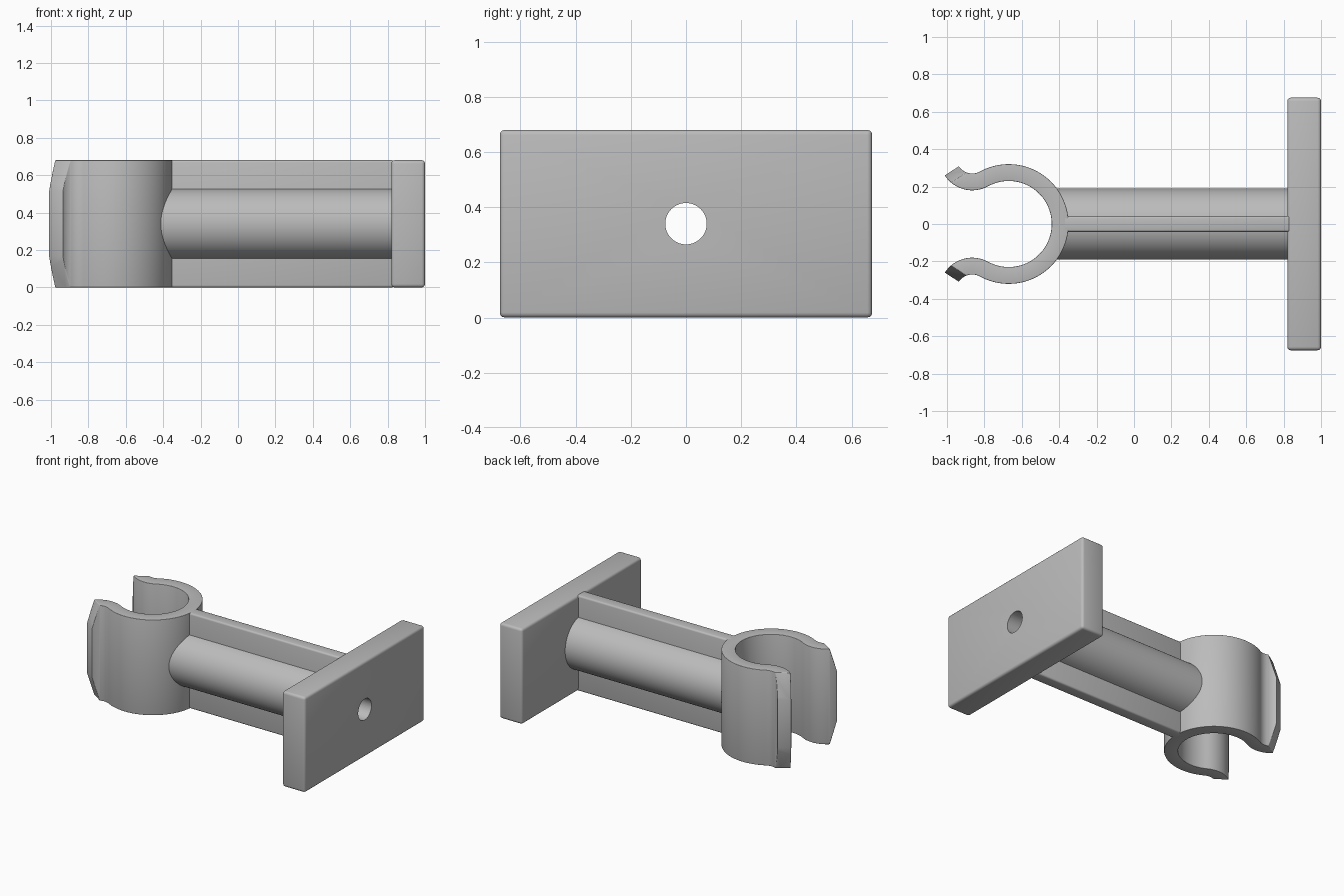
import bpy, bmesh
from math import sin, cos, pi, radians, atan2, degrees
from mathutils import Vector

if "Cube" in bpy.data.objects:
    bpy.data.objects.remove(bpy.data.objects["Cube"])

HEIGHT = 0.68
MID = HEIGHT / 2

grey = bpy.data.materials.new("plain_grey")
grey.use_nodes = True
grey.diffuse_color = (0.5, 0.5, 0.5, 1)
grey.node_tree.nodes["Principled BSDF"].inputs["Base Color"].default_value = (0.5, 0.5, 0.5, 1)


def make(name, bm):
    bmesh.ops.recalc_face_normals(bm, faces=bm.faces[:])
    mesh = bpy.data.meshes.new(name)
    bm.to_mesh(mesh)
    bm.free()
    mesh.materials.append(grey)
    obj = bpy.data.objects.new(name, mesh)
    bpy.context.collection.objects.link(obj)
    return obj


def box(name, x0, x1, half_y):
    bm = bmesh.new()
    bmesh.ops.create_cube(bm, size=1)
    bmesh.ops.scale(bm, vec=(x1 - x0, 2 * half_y, HEIGHT), verts=bm.verts[:])
    bmesh.ops.translate(bm, vec=((x0 + x1) / 2, 0, MID), verts=bm.verts[:])
    return make(name, bm)


def rod_along_x(name, x0, x1, radius):
    bm = bmesh.new()
    bmesh.ops.create_cone(bm, cap_ends=True, segments=64, radius1=radius,
                          radius2=radius, depth=x1 - x0)
    for v in bm.verts:
        v.co = Vector((v.co.z + (x0 + x1) / 2, v.co.x, v.co.y + MID))
    return make(name, bm)


def clip(name):
    # Band centre line: a main arc that flows into a reversed arc at each lip
    ring, lip = Vector((-0.67, 0)), Vector((-0.865, 0.355))
    ring_r, lip_r, half = 0.275, 0.13, 0.045
    join = degrees(atan2(lip.y, lip.x - ring.x))
    end = 213

    def polar(a):
        return Vector((cos(radians(a)), sin(radians(a))))

    upper = []
    for i in range(33):
        d = polar(join * i / 32)
        upper.append((ring + d * (ring_r - half), ring + d * (ring_r + half)))
    for i in range(1, 17):
        d = polar(join + 180 + (end - join - 180) * i / 16)
        upper.append((lip + d * (lip_r + half), lip + d * (lip_r - half)))
    lower = [tuple(Vector((p.x, -p.y)) for p in pair) for pair in upper[:0:-1]]

    # Strip of quads raised to full height
    bm = bmesh.new()
    rows = [[bm.verts.new((p.x, p.y, 0)) for p in pair] for pair in lower + upper]
    faces = [bm.faces.new((a[0], a[1], b[1], b[0])) for a, b in zip(rows, rows[1:])]
    raised = bmesh.ops.extrude_face_region(bm, geom=faces)
    bmesh.ops.translate(bm, vec=(0, 0, HEIGHT),
                        verts=[v for v in raised["geom"] if isinstance(v, bmesh.types.BMVert)])
    bmesh.ops.recalc_face_normals(bm, faces=bm.faces[:])

    # Slanted cuts at the top and bottom of both lip ends
    tip = lip + polar(end) * lip_r
    for side in (1, -1):
        for up in (1, -1):
            cut = bmesh.ops.bisect_plane(
                bm, geom=bm.verts[:] + bm.edges[:] + bm.faces[:], clear_outer=True,
                plane_co=(tip.x, side * tip.y, MID + up * 0.17),
                plane_no=Vector((sin(radians(end)) * 0.17,
                                 -cos(radians(end)) * 0.17 * side, 0.05 * up)).normalized())
            edges = [e for e in cut["geom_cut"] if isinstance(e, bmesh.types.BMEdge)]
            bmesh.ops.holes_fill(bm, edges=edges, sides=0)
    return make(name, bm)


# Screw hole running through the whole bracket
cutter = rod_along_x("hole_cutter", -0.6, 1.2, 0.075)
cutter.hide_render = True

parts = [(box("wall_plate", 0.82, 1.0, 0.675), 0.018),
         (box("web", -0.38, 0.835, 0.042), 0.012),
         (rod_along_x("round_arm", -0.425, 0.83, 0.19), 0),
         (clip("pipe_clip"), 0.016)]

for obj, width in parts:
    if width:
        bevel = obj.modifiers.new("rounded_edges", "BEVEL")
        bevel.width = width
        bevel.segments = 3
        bevel.limit_method = "ANGLE"
        bevel.angle_limit = radians(40)
    hole = obj.modifiers.new("hole", "BOOLEAN")
    hole.operation = "DIFFERENCE"
    hole.solver = "EXACT"
    hole.object = cutter
    bpy.ops.object.select_all(action="DESELECT")
    obj.select_set(True)
    bpy.context.view_layer.objects.active = obj
    bpy.ops.object.convert(target="MESH")
    bpy.ops.object.shade_smooth_by_angle(angle=radians(35))

bpy.data.objects.remove(cutter)
